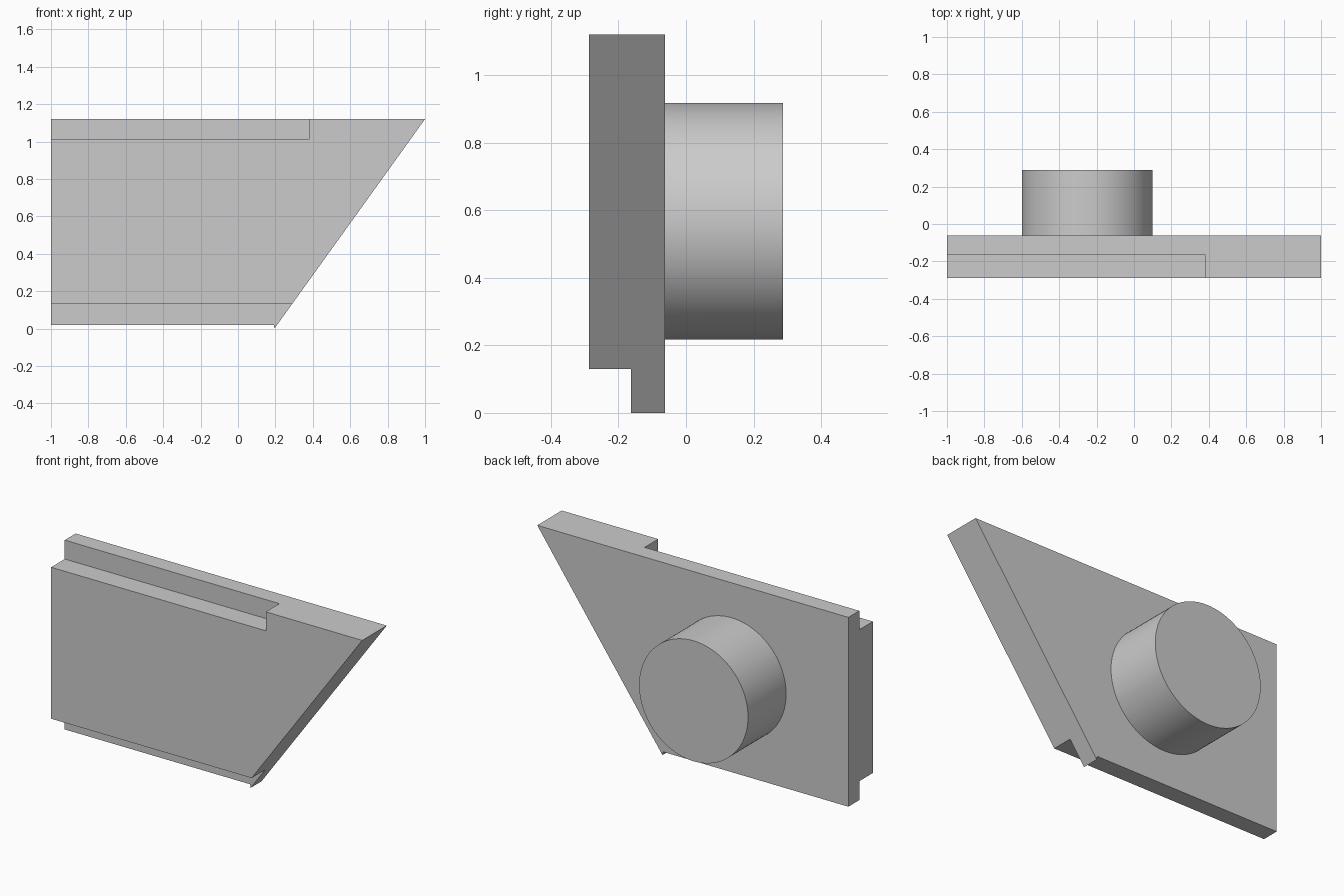
import bpy, bmesh, math
from mathutils import Vector

if "Cube" in bpy.data.objects:
    bpy.data.objects.remove(bpy.data.objects["Cube"])

FRONT, STEP, BACK, END = -0.2875, -0.1625, -0.0625, 0.2875


def prism(name, profile, y0, y1):
    """Extrude an x-z profile along y."""
    bm = bmesh.new()
    face = bm.faces.new([bm.verts.new((x, y0, z)) for x, z in profile])
    ext = bmesh.ops.extrude_face_region(bm, geom=[face])
    moved = [g for g in ext["geom"] if isinstance(g, bmesh.types.BMVert)]
    bmesh.ops.translate(bm, verts=moved, vec=Vector((0, y1 - y0, 0)))
    bmesh.ops.recalc_face_normals(bm, faces=bm.faces)
    mesh = bpy.data.meshes.new(name)
    bm.to_mesh(mesh)
    bm.free()
    obj = bpy.data.objects.new(name, mesh)
    bpy.context.collection.objects.link(obj)
    return obj


def box_profile(x0, x1, z0, z1):
    return [(x0, z0), (x1, z0), (x1, z1), (x0, z1)]


def boolean(target, tool, operation):
    """Apply a boolean and remove the tool object."""
    tool.hide_render = True
    mod = target.modifiers.new(operation, 'BOOLEAN')
    mod.operation, mod.solver, mod.object = operation, 'EXACT', tool
    bpy.context.view_layer.objects.active = target
    bpy.ops.object.modifier_apply(modifier=mod.name)
    bpy.data.objects.remove(tool)


# Slanted plate with a small lip at the lower corner
plate = prism("slanted_plate",
              [(-1, 0.02), (0.191, 0.02), (0.195, 0), (1, 1.12), (-1, 1.12)],
              FRONT, BACK)

# Front rebates: part of the top edge, all of the bottom edge
for name, profile in (("top_rebate", box_profile(-1.1, 0.38, 1.01, 1.3)),
                      ("bottom_rebate", box_profile(-1.1, 1.1, -0.2, 0.13))):
    boolean(plate, prism(name, profile, FRONT - 0.1, STEP), 'DIFFERENCE')

# Round peg on the back, rooted in the plate
sides = 96
circle = [(-0.25 + 0.35 * math.cos(2 * math.pi * i / sides),
           0.567 + 0.35 * math.sin(2 * math.pi * i / sides)) for i in range(sides)]
boolean(plate, prism("round_peg", circle, BACK - 0.05, END), 'UNION')

# Smooth peg wall, sharp plate edges
bpy.ops.object.select_all(action='DESELECT')
plate.select_set(True)
bpy.context.view_layer.objects.active = plate
bpy.ops.object.shade_smooth_by_angle(angle=math.radians(30))
